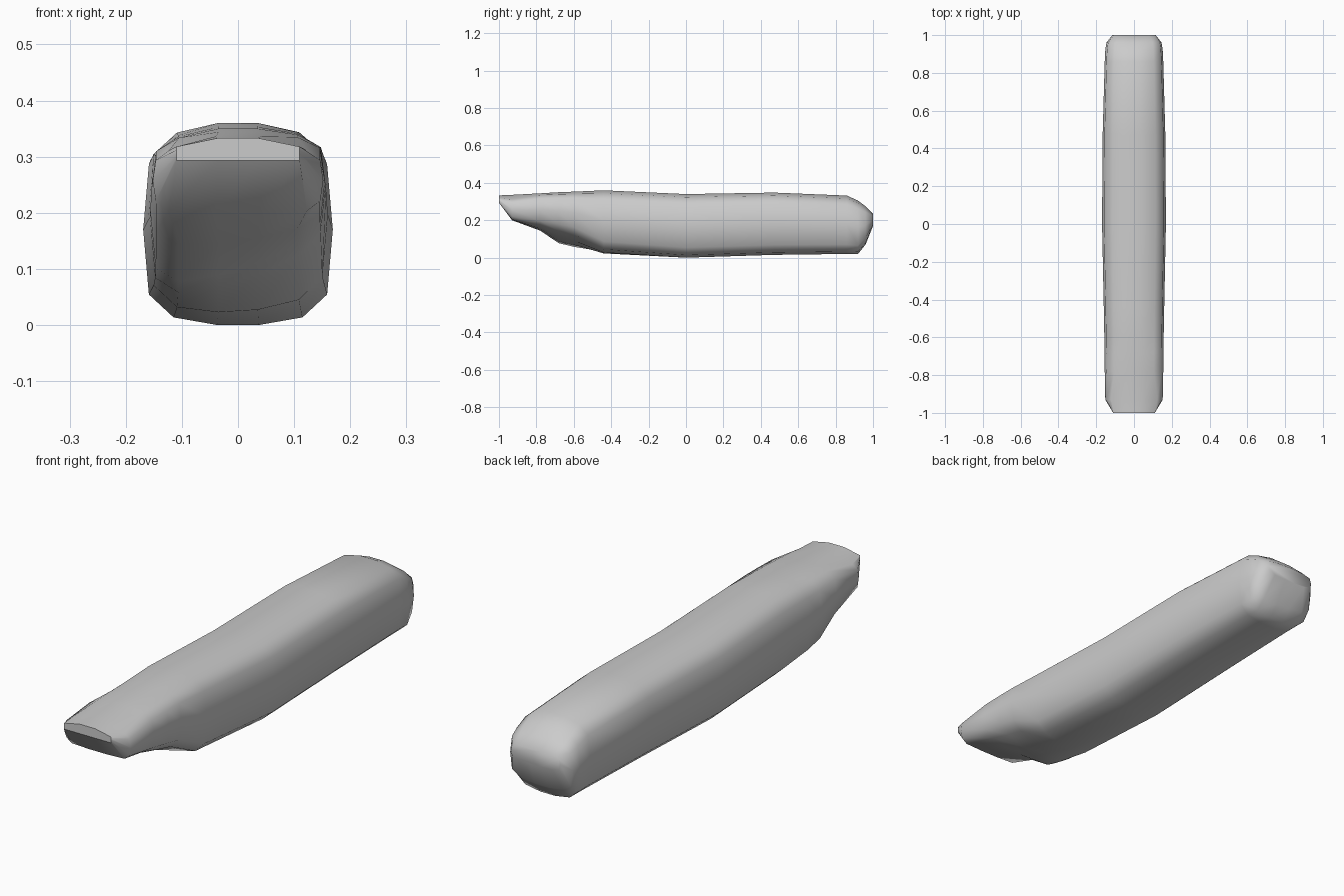
import bpy, bmesh

cube = bpy.data.objects.get("Cube")
if cube:
    bpy.data.objects.remove(cube, do_unlink=True)

# Single body colour
grey = bpy.data.materials.new("plain_grey")
grey.use_nodes = True
colour = (0.6, 0.6, 0.6, 1)
grey.diffuse_color = colour
grey.node_tree.nodes["Principled BSDF"].inputs["Base Color"].default_value = colour

# Half cross-sections, top to bottom: (share of half width, share of height)
ROUNDED = [(.22, 1), (.68, .95), (.94, .84), (1, .5), (.94, .16), (.68, .04), (.22, 0)]
SQUARE = [(.33, 1), (1, .62), (1, .46), (1, .3), (1, .15), (1, 0), (.33, 0)]

# Stations: y, half width, right bottom, left bottom, top, squareness
STATIONS = [
    (-1.0, .11, .293, .293, .333, 1),
    (-.93, .152, .20, .20, .336, .4),
    (-.78, .155, .13, .17, .344, 0),
    (-.68, .156, .05, .15, .35, 0),
    (-.60, .157, .03, .13, .353, 0),
    (-.44, .16, .015, .035, .36, 0),
    (0, .169, 0, 0, .34, 0),
    (.47, .166, .015, .015, .348, 0),
    (.86, .155, .02, .02, .332, 0),
    (.92, .152, .02, .02, .305, 0),
    (.96, .146, .07, .07, .275, 0),
    (1.0, .115, .17, .17, .235, 0),
]


def ring_points(y, half, low_right, low_left, top, square):
    """Closed cross-section, starting at the top left and going round."""
    def point(side, a, b):
        u = side * (a[0] + (b[0] - a[0]) * square)
        v = a[1] + (b[1] - a[1]) * square
        low = low_right + (low_left - low_right) * (u + 1) / 2
        return (u * half, y, low + (top - low) * v)
    pairs = list(zip(ROUNDED, SQUARE))
    return [point(1, a, b) for a, b in pairs] + [point(-1, a, b) for a, b in reversed(pairs)]


# Hull lofted through the stations
bm = bmesh.new()
rings = [[bm.verts.new(p) for p in ring_points(*s)] for s in STATIONS]
for front, back in zip(rings, rings[1:]):
    for i in range(len(front)):
        j = (i + 1) % len(front)
        bm.faces.new((front[i], front[j], back[j], back[i])).smooth = True

# Flat nose plate and soft rear cap
nose = bm.faces.new(rings[0])
nose.smooth = False
bm.faces.new(rings[-1]).smooth = True
bmesh.ops.recalc_face_normals(bm, faces=bm.faces[:])

mesh = bpy.data.meshes.new("hull")
bm.to_mesh(mesh)
bm.free()
mesh.materials.append(grey)
hull = bpy.data.objects.new("hull", mesh)
bpy.context.collection.objects.link(hull)
